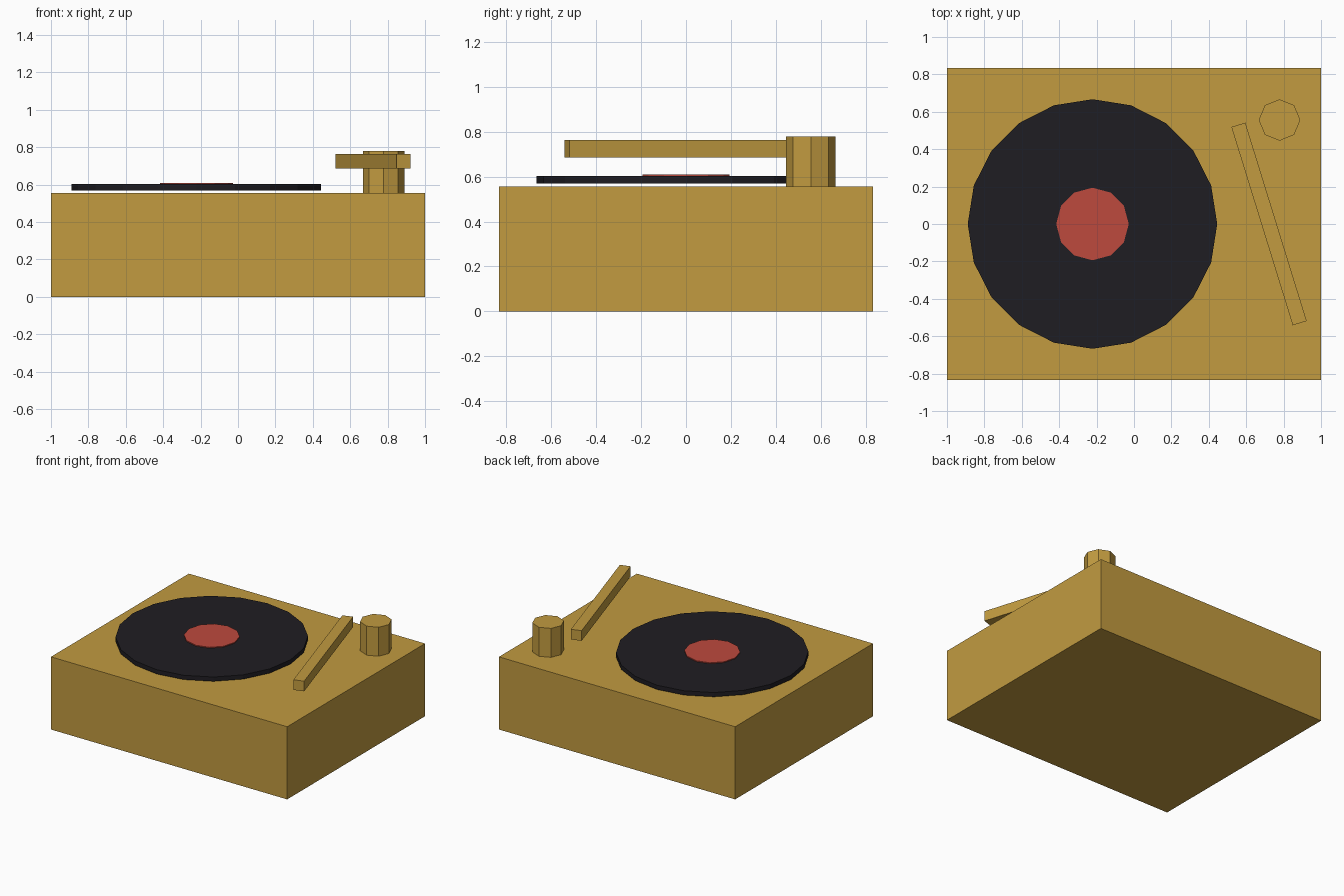
import bpy

if "Cube" in bpy.data.objects:
    bpy.data.objects.remove(bpy.data.objects["Cube"])


def material(name, rgb):
    m = bpy.data.materials.new(name)
    m.diffuse_color = (*rgb, 1)
    m.use_nodes = True
    m.node_tree.nodes["Principled BSDF"].inputs["Base Color"].default_value = m.diffuse_color
    return m


def box(name, size, centre, mat, turn=0):
    bpy.ops.mesh.primitive_cube_add(size=1, location=centre)
    ob = bpy.context.object
    ob.name = name
    ob.scale = size
    bpy.ops.object.transform_apply(location=False, rotation=False, scale=True)
    ob.rotation_euler.z = turn
    ob.data.materials.append(mat)
    return ob


def disc(name, sides, radius, x, y, z0, z1, mat):
    bpy.ops.mesh.primitive_cylinder_add(vertices=sides, radius=radius, depth=z1 - z0,
                                        location=(x, y, (z0 + z1) / 2))
    ob = bpy.context.object
    ob.name = name
    ob.data.materials.append(mat)
    return ob


wood = material("wood", (0.539, 0.328, 0.051))
vinyl = material("vinyl", (0.0137, 0.0123, 0.016))
paper = material("label_red", (0.515, 0.067, 0.047))

# Cabinet
box("cabinet", (2, 1.667, 0.556), (0, 0, 0.278), wood)

# Record floating just above the cabinet, with its centre label
disc("record", 20, 0.667, -0.222, 0, 0.569, 0.602, vinyl)
disc("record_label", 12, 0.194, -0.222, 0, 0.587, 0.609, paper)

# Tone arm post and the slanted arm beside it
disc("arm_post", 8, 0.111, 0.778, 0.556, 0.556, 0.778, wood)
box("tone_arm", (0.078, 1.11, 0.078), (0.722, 0, 0.725), wood, turn=0.3)
